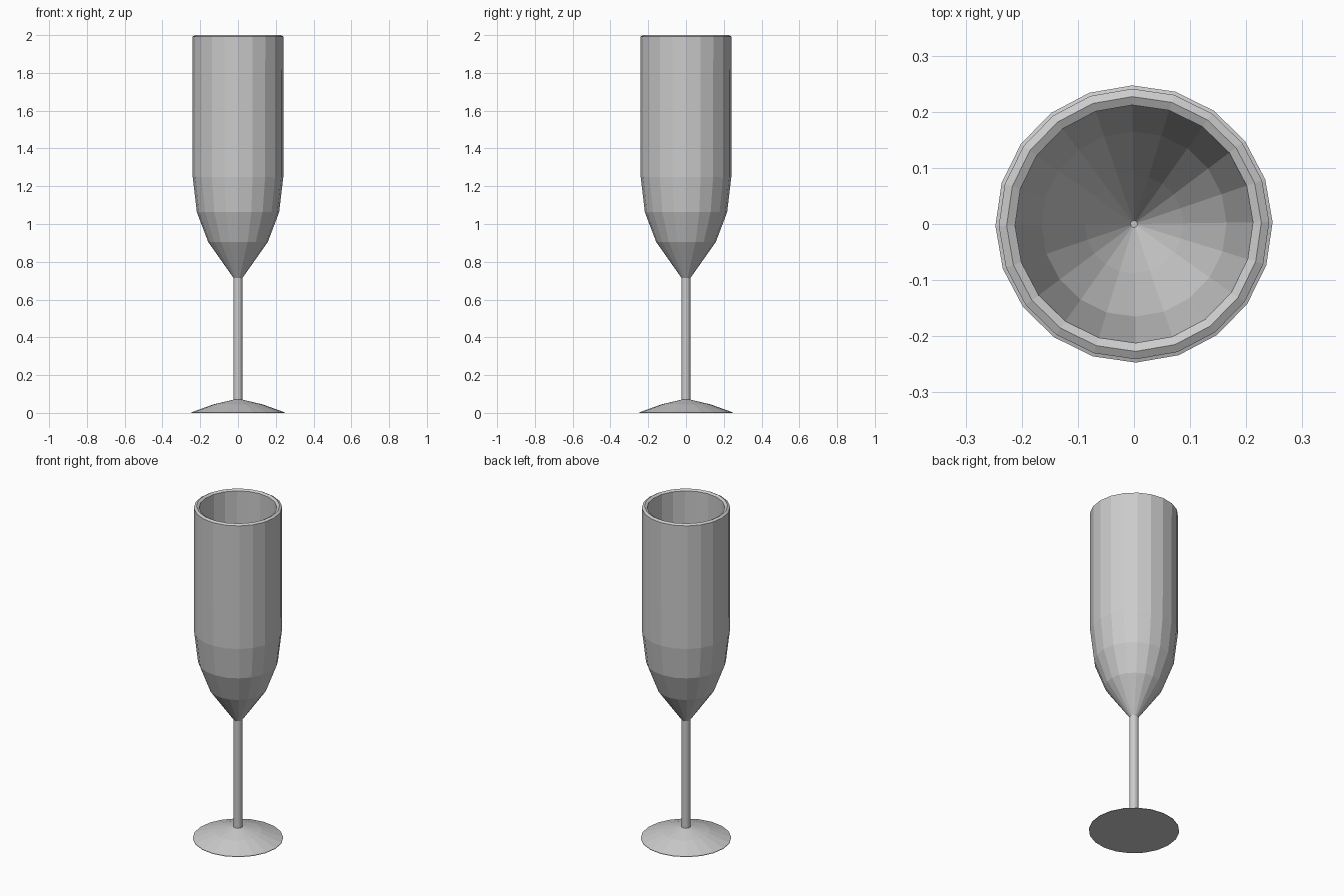
import bpy
import bmesh
import math

if "Cube" in bpy.data.objects:
    bpy.data.objects.remove(bpy.data.objects["Cube"])

SIDES = 20
TURN = math.radians(0.8)


def lathe(name, profile):
    """Revolve (radius, z) points around z; radius 0 gives a pole."""
    bm = bmesh.new()
    rings = []
    for r, z in profile:
        if r == 0:
            rings.append([bm.verts.new((0, 0, z))] * SIDES)
        else:
            rings.append([bm.verts.new((r * math.cos(TURN + math.tau * i / SIDES),
                                        r * math.sin(TURN + math.tau * i / SIDES), z))
                          for i in range(SIDES)])
    for a, b in zip(rings, rings[1:]):
        for i in range(SIDES):
            j = (i + 1) % SIDES
            corners = list(dict.fromkeys((a[i], a[j], b[j], b[i])))
            bm.faces.new(corners)
    mesh = bpy.data.meshes.new(name)
    bm.to_mesh(mesh)
    bm.free()
    obj = bpy.data.objects.new(name, mesh)
    bpy.context.collection.objects.link(obj)
    return obj


# Foot: flat underside, gently domed top
lathe("foot", [(0, 0), (0.247, 0), (0.247, 0.003), (0.13, 0.045), (0.024, 0.07)])

# Stem: thin straight column
lathe("stem", [(0.024, 0.07), (0.024, 0.715)])

# Bowl: outer wall, ridged rim, inner wall down to a narrow point
lathe("bowl", [(0.024, 0.715), (0.158, 0.905), (0.218, 1.063), (0.24, 1.25),
               (0.241, 1.992), (0.227, 2.0), (0.212, 1.992),
               (0.211, 1.25), (0.165, 1.04), (0.088, 0.88),
               (0.006, 0.73), (0, 0.73)])
